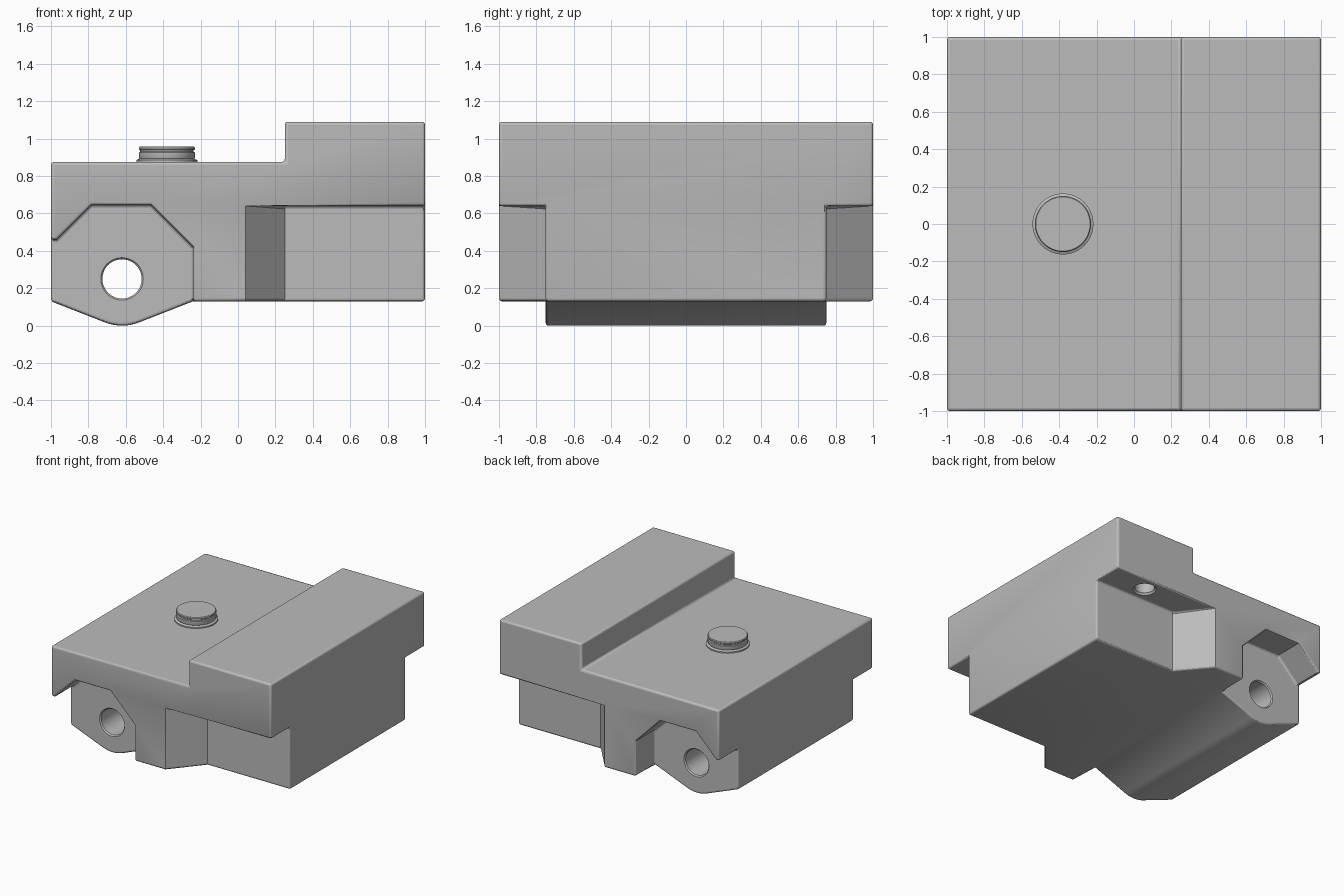
import bpy, bmesh, math
from mathutils import Matrix

cube = bpy.data.objects.get("Cube")
if cube:
    bpy.data.objects.remove(cube, do_unlink=True)

steel = bpy.data.materials.new("plain_grey")
steel.use_nodes = True
grey = (0.5, 0.5, 0.5, 1)
steel.diffuse_color = grey
steel.node_tree.nodes["Principled BSDF"].inputs["Base Color"].default_value = grey


def make_object(name, bm):
    bmesh.ops.recalc_face_normals(bm, faces=bm.faces)
    mesh = bpy.data.meshes.new(name)
    bm.to_mesh(mesh)
    bm.free()
    mesh.materials.append(steel)
    obj = bpy.data.objects.new(name, mesh)
    bpy.context.collection.objects.link(obj)
    return obj


def prism(name, points, axis, low, high):
    """Extrude a 2D outline along y (outline in x, z) or z (outline in x, y)."""
    bm = bmesh.new()
    place = (lambda a, b: (a, low, b)) if axis == "y" else (lambda a, b: (a, b, low))
    face = bm.faces.new([bm.verts.new(place(*p)) for p in points])
    new = bmesh.ops.extrude_face_region(bm, geom=[face])["geom"]
    verts = [v for v in new if isinstance(v, bmesh.types.BMVert)]
    step = (0, high - low, 0) if axis == "y" else (0, 0, high - low)
    bmesh.ops.translate(bm, verts=verts, vec=step)
    return make_object(name, bm)


def lathe(name, profile, matrix, sides=48):
    """Turn (radius, height) pairs around z, capped at both ends."""
    bm = bmesh.new()
    rings = []
    for r, h in profile:
        turns = [2 * math.pi * i / sides for i in range(sides)]
        rings.append([bm.verts.new((r * math.cos(t), r * math.sin(t), h)) for t in turns])
    for a, b in zip(rings, rings[1:]):
        for i in range(sides):
            j = (i + 1) % sides
            bm.faces.new((a[i], a[j], b[j], b[i]))
    bm.faces.new(rings[0])
    bm.faces.new(rings[-1])
    bmesh.ops.transform(bm, matrix=matrix, verts=bm.verts)
    return make_object(name, bm)


def cut(target, cutter):
    cutter.hide_render = True
    cutter.hide_set(True)
    mod = target.modifiers.new("cut", "BOOLEAN")
    mod.operation = "DIFFERENCE"
    mod.solver = "EXACT"
    mod.object = cutter


# Stepped body with a rounded pivot lobe below
hole_x, hole_z, lobe = -0.62, 0.25, 0.25
arc = [math.radians(-90 + 21.2 * k / 4) for k in range(-4, 5)]
outline = [(-1, 0.13)]
outline += [(hole_x + lobe * math.cos(a), hole_z + lobe * math.sin(a)) for a in arc]
outline += [(-0.24, 0.13), (1, 0.13), (1, 1.09), (0.25, 1.09), (0.25, 0.875), (-1, 0.875)]
body = prism("clamp_body", outline, "y", -1, 1)

# Recesses on both sides: angled notch, and chamfered undercut
notch = [(-1.2, -0.2), (-0.24, -0.2), (-0.24, 0.42), (-0.465, 0.645),
         (-0.785, 0.645), (-0.97, 0.46), (-1.2, 0.46)]
for side, word in ((-1, "front"), (1, "back")):
    cut(body, prism(word + "_notch_cutter", notch, "y", side * 0.75, side * 1.3))
    plan = [(0.04, side), (0.04, side * 1.3), (1.3, side * 1.3), (1.3, side * 0.75),
            (0.25, side * 0.75)]
    cut(body, prism(word + "_undercut_cutter", plan, "z", -0.2, 0.64))

# Softened edges
bevel = body.modifiers.new("soft_edges", "BEVEL")
bevel.width = 0.016
bevel.segments = 3
bevel.limit_method = "ANGLE"
bevel.angle_limit = math.radians(55)
bevel.use_clamp_overlap = False

# Pivot hole with countersunk ends
pivot = [(0.135, -0.775), (0.105, -0.74), (0.105, 0.74), (0.135, 0.775)]
spin = Matrix.Translation((hole_x, 0, hole_z)) @ Matrix.Rotation(math.pi / 2, 4, "X")
cut(body, lathe("pivot_hole_cutter", pivot, spin))

# Blind holes under the overhang
blind = [(0.11, -0.025), (0.075, 0.015), (0.075, 0.25)]
for side, word in ((-1, "front"), (1, "back")):
    spot = Matrix.Translation((0.63, side * 0.875, 0.64))
    cut(body, lathe(word + "_blind_hole_cutter", blind, spot))

# Grooved stud on the lower step
stud = [(0.163, 0.86), (0.163, 0.885), (0.147, 0.893), (0.15, 0.9), (0.15, 0.925),
        (0.143, 0.93), (0.143, 0.938), (0.15, 0.943), (0.15, 0.951), (0.145, 0.957)]
screw = lathe("screw_stud", stud, Matrix.Translation((-0.38, 0, 0)))

# Smooth shading on rounded parts only
bpy.ops.object.select_all(action="DESELECT")
for obj in (body, screw):
    obj.select_set(True)
    bpy.context.view_layer.objects.active = obj
bpy.ops.object.shade_smooth_by_angle(angle=math.radians(35))
